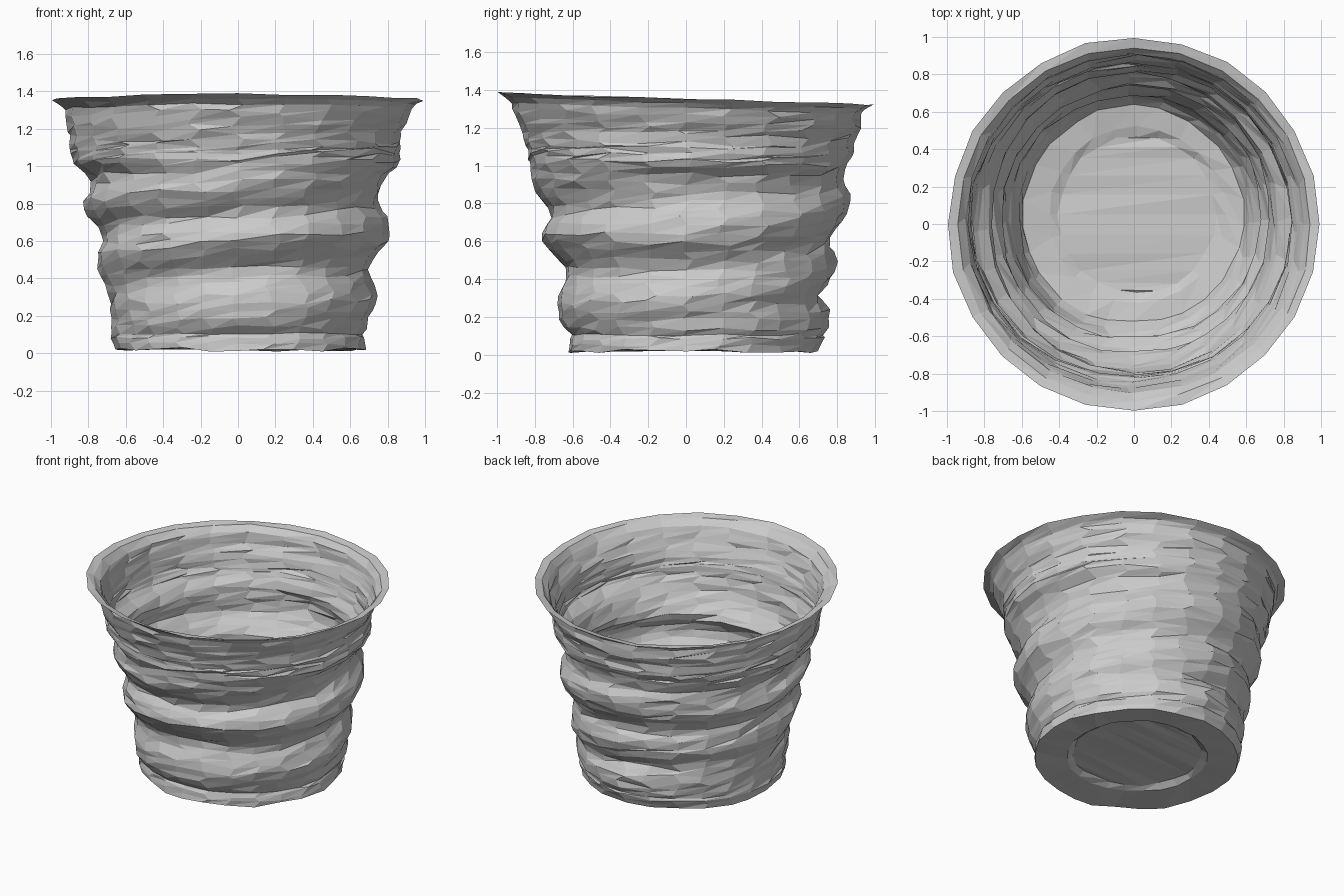
import bpy, bmesh, math, random

cube = bpy.data.objects.get("Cube")
if cube:
    bpy.data.objects.remove(cube, do_unlink=True)

random.seed(7)
SEGMENTS = 24
LOW, STEP, RISE = 0.03, 0.07, 0.08

# Wall radius in hundredths, one profile per side, from foot to rim
SIDES = {
    "front": "62 61 66 68 68 64 62 70 77 76 70 76 81 82 83 84 87 90 92",
    "left": "68 68 69 73 75 72 69 74 80 81 80 74 76 78 87 87 86 89 93",
    "back": "70 74 76 76 70 75 79 81 75 78 84 87 87 83 85 88 89 93 93",
    "right": "66 69 67 68 69 72 75 75 72 74 80 84 78 78 88 90 90 91 92",
}
PROFILES = [[int(v) / 100 for v in text.split()] for text in SIDES.values()]

clay = bpy.data.materials.new("grey clay")
clay.use_nodes = True
GREY = (0.6, 0.6, 0.6, 1)
clay.diffuse_color = GREY
clay.node_tree.nodes["Principled BSDF"].inputs["Base Color"].default_value = GREY


def sample(profile, z):
    """Read a side profile at height z."""
    k = min(max((z - LOW) / STEP, 0), len(profile) - 1.001)
    i = int(k)
    return profile[i] + (profile[i + 1] - profile[i]) * (k - i)


def wall_radius(turn, z):
    """Blend neighbouring sides along the rising spiral of the bulges."""
    q = (turn % 1) * 4
    i, w = int(q), q % 1
    rise = RISE * min(max((z - 0.12) / 0.1, 0), 1) * min(max((1 - z) / 0.1, 0), 1)
    a = sample(PROFILES[i], z - rise * w)
    b = sample(PROFILES[(i + 1) % 4], z + rise * (1 - w))
    return a + (b - a) * w


def jitter(amount):
    return random.uniform(-amount, amount)


def point(turn, radius, z):
    angle = turn * math.tau - math.pi / 2
    x, y = radius * math.cos(angle), radius * math.sin(angle)
    return x, y, z - 0.028 * y * max(z - 0.2, 0)


def wall_ring(z, inset=0, rough=0.014):
    """Uneven ring of points following the spiral wall."""
    ring = []
    for s in range(SEGMENTS):
        turn = (s + jitter(0.2)) / SEGMENTS
        h = z + jitter(rough)
        ring.append(point(turn, wall_radius(turn, h) - inset + jitter(rough / 2), h))
    return ring


def plain_ring(radius, z, rough=0.006, shift=0.0):
    ring = []
    for s in range(SEGMENTS):
        x, y, h = point(s / SEGMENTS, radius + jitter(rough), z + jitter(rough))
        ring.append((x + shift / 3, y + shift, h))
    return ring


def make_part(name, bm):
    mesh = bpy.data.meshes.new(name)
    bm.to_mesh(mesh)
    bm.free()
    mesh.materials.append(clay)
    bpy.context.collection.objects.link(bpy.data.objects.new(name, mesh))


def skin(name, rings):
    """Join rings with slanted triangles into one flat-shaded part."""
    bm = bmesh.new()
    rows = [[bm.verts.new(p) for p in ring] for ring in rings]
    for low, high in zip(rows, rows[1:]):
        for s in range(SEGMENTS):
            t = (s + 1) % SEGMENTS
            bm.faces.new((low[s], low[t], high[t]))
            bm.faces.new((low[s], high[t], high[s]))
    make_part(name, bm)


def strip_panel(name, ring):
    """Fill a ring with thin strips running from side to side."""
    bm = bmesh.new()
    v = [bm.verts.new(p) for p in ring]
    last = SEGMENTS // 2 - 1
    bm.faces.new((v[0], v[1], v[-1]))
    for i in range(1, last):
        bm.faces.new((v[i], v[i + 1], v[-i]))
        bm.faces.new((v[i + 1], v[-i - 1], v[-i]))
    bm.faces.new((v[last], v[last + 1], v[-last]))
    make_part(name, bm)


# Heights of the wall rings, closer together in the creased bands
heights = [0.14 + 0.045 * i for i in range(19)]
heights += [1.0 + 0.024 * i for i in range(6)]
heights += [1.16 + 0.035 * i for i in range(4)]

# Shared edges between the parts
foot_edge = wall_ring(0.02, 0, 0.012)
lip_edge = plain_ring(0.996, 1.352, 0.006)
inner_foot = wall_ring(0.09, 0.09, 0.008)
hole_edge = plain_ring(0.42, 0.05, 0.008, 0.05)

# Outer wall with a foot band, spiral bulges and flared lip
outer = [foot_edge, wall_ring(0.05, 0, 0.008), wall_ring(0.085, 0, 0.008),
         wall_ring(0.105, 0.012, 0.006)]
outer += [wall_ring(z) for z in heights]
outer += [wall_ring(1.305, 0, 0.006), plain_ring(0.95, 1.328), lip_edge]
skin("outer_wall", outer)

# Thin inner wall, thickening only where it meets the floor
inner = [lip_edge, plain_ring(0.945, 1.342, 0.005), wall_ring(1.3, 0.018, 0.006)]
inner += [wall_ring(z, 0.022 + 0.3 * max(0.3 - z, 0), 0.012) for z in reversed(heights)]
skin("inner_wall", inner + [inner_foot])

# Underside and inside floor, meeting at the sunken base panel
skin("underside", [hole_edge, plain_ring(0.46, 0.025, 0.006, 0.05), foot_edge])
skin("inner_floor", [inner_foot, plain_ring(0.47, 0.07, 0.006, 0.05), hole_edge])
strip_panel("base_panel", hole_edge)
